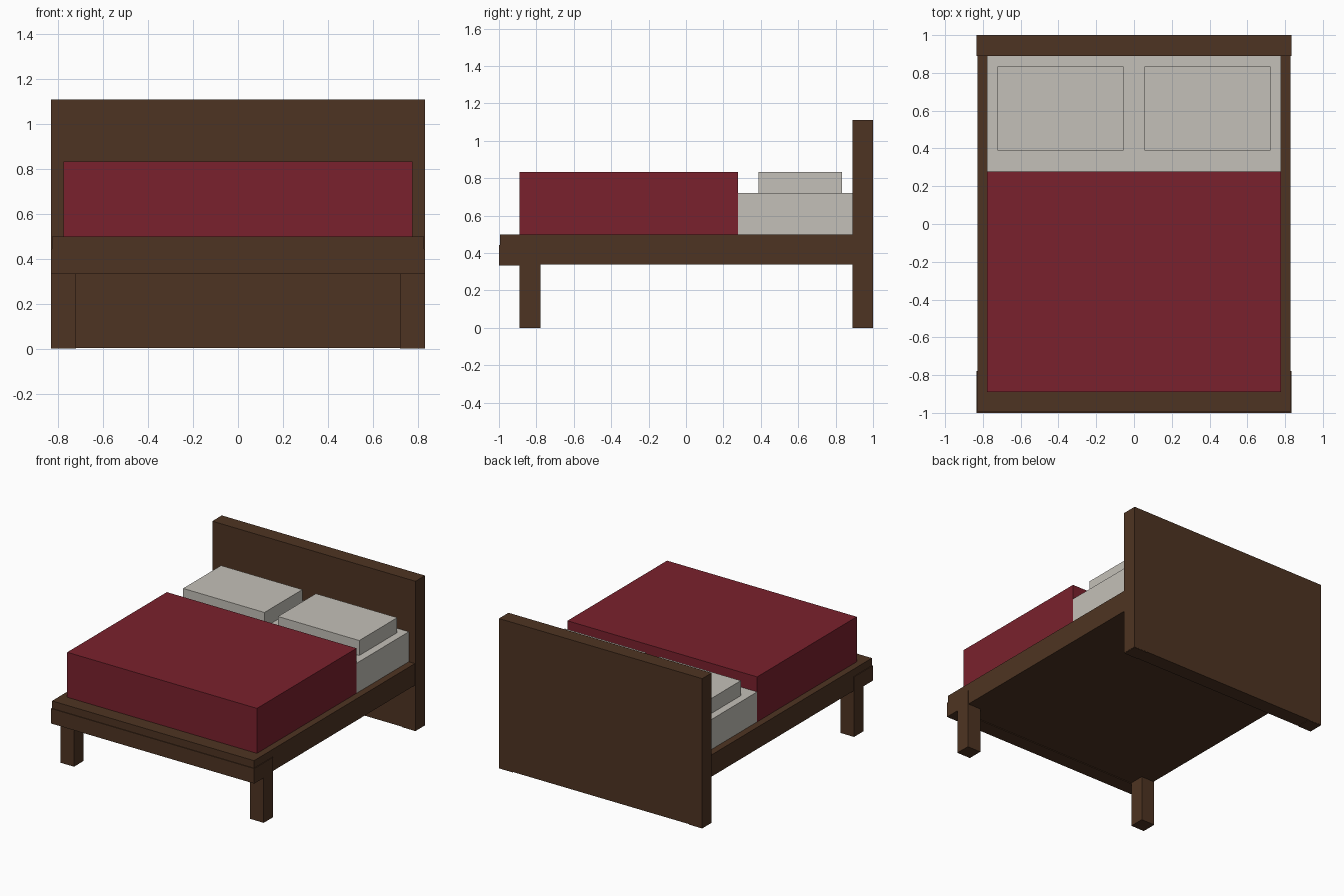
import bpy

if "Cube" in bpy.data.objects:
    bpy.data.objects.remove(bpy.data.objects["Cube"])


def material(name, rgb):
    m = bpy.data.materials.new(name)
    m.diffuse_color = (*rgb, 1)
    m.use_nodes = True
    m.node_tree.nodes["Principled BSDF"].inputs["Base Color"].default_value = m.diffuse_color
    return m


wood = material("dark wood", (0.076, 0.034, 0.016))
red = material("red blanket", (0.195, 0.0152, 0.026))
linen = material("pale linen", (0.552, 0.527, 0.479))


def box(name, lo, hi, mat):
    """Axis-aligned box between two corners."""
    bpy.ops.mesh.primitive_cube_add(size=1, location=[(a + b) / 2 for a, b in zip(lo, hi)])
    ob = bpy.context.object
    ob.name = name
    ob.scale = [b - a for a, b in zip(lo, hi)]
    bpy.ops.object.transform_apply(location=False, rotation=False, scale=True)
    ob.data.materials.append(mat)
    return ob


U = 1 / 18  # design module

# Bed base, slightly inset, and the board across the foot end
box("bed_base", (-0.828, -0.995, 0.339), (0.828, 16 * U, 9 * U), wood)
box("foot_board", (-15 * U, -1, 6 * U), (15 * U, -16 * U, 8 * U), wood)

# Headboard reaching almost to the floor
box("headboard", (-15 * U, 16 * U, 0.004), (15 * U, 1, 20 * U), wood)

# Legs, mirrored left and right; the rear pair sits within the headboard
for side, s in (("left", -1), ("right", 1)):
    x0, x1 = sorted((s * 13 * U, s * 15 * U))
    box(f"front_leg_{side}", (x0, -16 * U, 0), (x1, -14 * U, 8 * U), wood)
    r0, r1 = sorted((s * 13 * U, s * 0.832))
    box(f"rear_leg_{side}", (r0, 16 * U + 0.001, 0), (r1, 0.999, 8 * U), wood)

    # Pillow
    p0, p1 = sorted((s * U, s * 13 * U))
    box(f"pillow_{side}", (p0, 7 * U, 13 * U), (p1, 15 * U, 15 * U), linen)

# Mattress and thick blanket
box("mattress", (-14 * U, 5 * U, 9 * U), (14 * U, 16 * U, 13 * U), linen)
box("blanket", (-14 * U, -16 * U, 9 * U), (14 * U, 5 * U, 15 * U), red)
